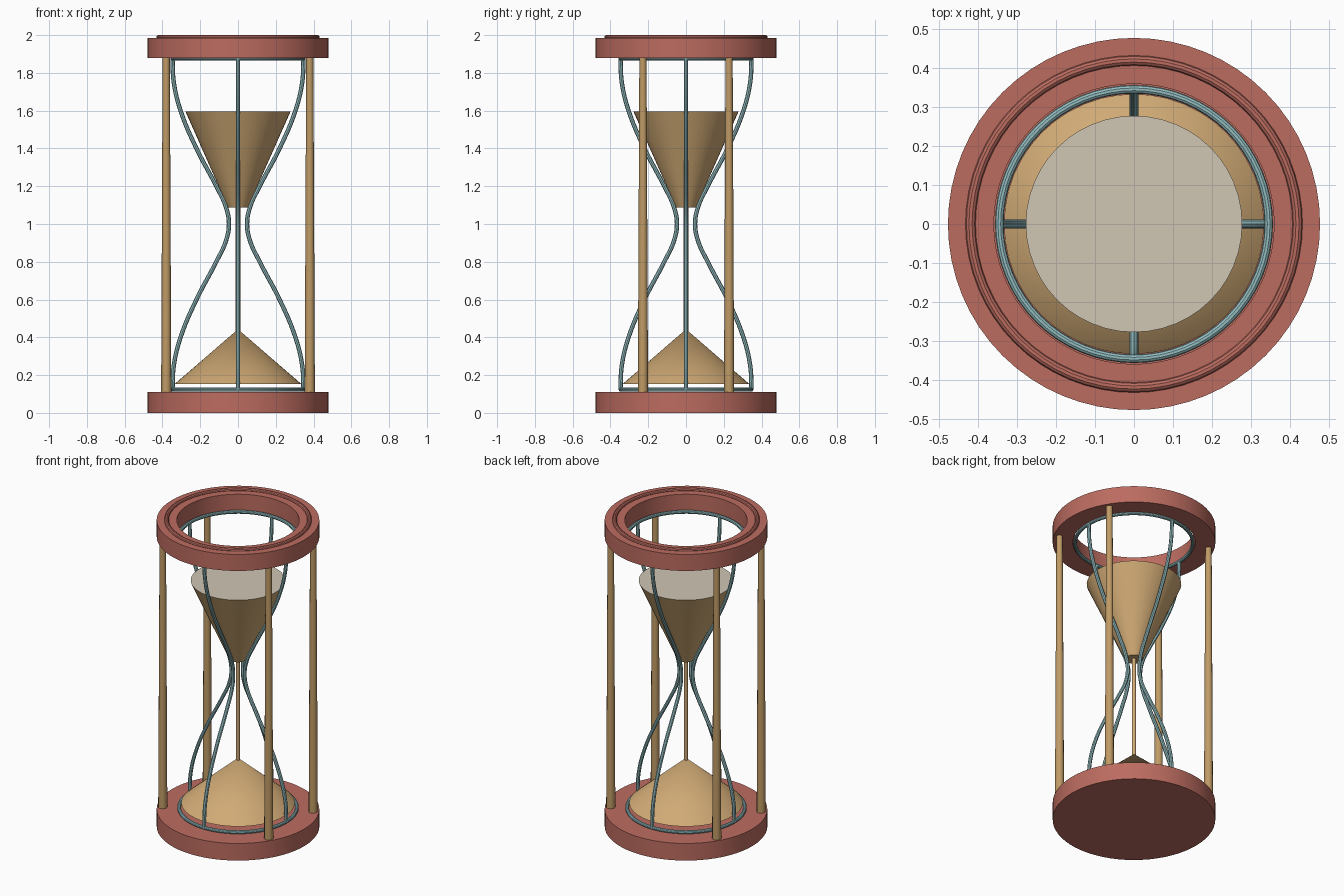
import bpy, bmesh, math

if "Cube" in bpy.data.objects:
    bpy.data.objects.remove(bpy.data.objects["Cube"])


def material(name, rgb):
    m = bpy.data.materials.new(name)
    m.diffuse_color = [((c / 255 + 0.055) / 1.055) ** 2.4 for c in rgb] + [1]
    m.use_nodes = True
    m.node_tree.nodes["Principled BSDF"].inputs["Base Color"].default_value = m.diffuse_color
    return m


RED = material("red wood", (188, 108, 96))
SAND = material("tan sand", (208, 170, 117))
PALE = material("pale sand top", (208, 198, 180))
BRASS = material("brass", (192, 155, 102))
GLASS = material("teal glass", (148, 190, 193))


def finish(ob, name, *mats):
    ob.name = name
    for m in mats:
        ob.data.materials.append(m)
    bpy.ops.object.shade_smooth_by_angle(angle=math.radians(35))
    return ob


def cone(name, mat, r_low, r_high, z0, z1, x=0, y=0, sides=64):
    bpy.ops.mesh.primitive_cone_add(vertices=sides, radius1=r_low, radius2=r_high,
                                    depth=z1 - z0, location=(x, y, (z0 + z1) / 2))
    return finish(bpy.context.object, name, mat)


def torus(name, mat, major, minor, z):
    bpy.ops.mesh.primitive_torus_add(major_segments=64, minor_segments=10, major_radius=major,
                                     minor_radius=minor, location=(0, 0, z))
    return finish(bpy.context.object, name, mat)


def ring_plate(name, mat, inner, outer, z0, z1, sides=64):
    # Square section spun around z
    bm = bmesh.new()
    loops = []
    for r, z in ((inner, z0), (outer, z0), (outer, z1), (inner, z1)):
        loops.append([bm.verts.new((r * math.cos(i * math.tau / sides),
                                    r * math.sin(i * math.tau / sides), z)) for i in range(sides)])
    for a, b in zip(loops, loops[1:] + loops[:1]):
        for i in range(sides):
            j = (i + 1) % sides
            bm.faces.new((a[i], a[j], b[j], b[i]))
    bmesh.ops.recalc_face_normals(bm, faces=bm.faces)
    me = bpy.data.meshes.new(name)
    bm.to_mesh(me)
    bm.free()
    ob = bpy.data.objects.new(name, me)
    bpy.context.collection.objects.link(ob)
    bpy.ops.object.select_all(action='DESELECT')
    bpy.context.view_layer.objects.active = ob
    ob.select_set(True)
    return finish(ob, name, mat)


# Base, open top ring and its raised trim
cone("base_plate", RED, 0.478, 0.478, 0, 0.111)
ring_plate("top_plate", RED, 0.36, 0.478, 1.878, 1.985)
torus("top_trim", RED, 0.42, 0.013, 1.987)

# Tapered pillars
for sx in (-1, 1):
    for sy in (-1, 1):
        cone("pillar", BRASS, 0.027, 0.019, 0.105, 1.885, 0.38 * sx, 0.228 * sy, sides=12)

# Glass rims
torus("lower_glass_rim", GLASS, 0.346, 0.011, 0.123)
torus("upper_glass_rim", GLASS, 0.346, 0.011, 1.877)

# Four hourglass-shaped glass ribs
half = [(0.048, 0), (0.064, 0.09), (0.115, 0.2), (0.22, 0.4), (0.304, 0.6), (0.34, 0.75), (0.347, 0.877)]
profile = [(r, 1 - h) for r, h in reversed(half[1:])] + [(r, 1 + h) for r, h in half]
for k in range(4):
    a = k * math.pi / 2
    cu = bpy.data.curves.new("glass_rib", 'CURVE')
    cu.dimensions = '3D'
    cu.bevel_depth = 0.0115
    cu.bevel_resolution = 2
    cu.resolution_u = 6
    cu.use_fill_caps = True
    sp = cu.splines.new('BEZIER')
    sp.bezier_points.add(len(profile) - 1)
    for p, (r, z) in zip(sp.bezier_points, profile):
        p.co = (r * math.cos(a), r * math.sin(a), z)
        p.handle_left_type = p.handle_right_type = 'AUTO'
    ob = bpy.data.objects.new("glass_rib", cu)
    bpy.context.collection.objects.link(ob)
    bpy.ops.object.select_all(action='DESELECT')
    bpy.context.view_layer.objects.active = ob
    ob.select_set(True)
    bpy.ops.object.convert(target='MESH')
    finish(bpy.context.object, "glass_rib", GLASS)

# Sand: funnel with pale level top, falling stream, heap
funnel = cone("upper_sand", SAND, 0.052, 0.278, 1.087, 1.595, sides=48)
funnel.data.materials.append(PALE)
for f in funnel.data.polygons:
    if f.normal.z > 0.9:
        f.material_index = 1
cone("sand_stream", SAND, 0.012, 0.012, 0.42, 1.09, sides=12)
cone("sand_heap", SAND, 0.334, 0, 0.154, 0.443, sides=48)
